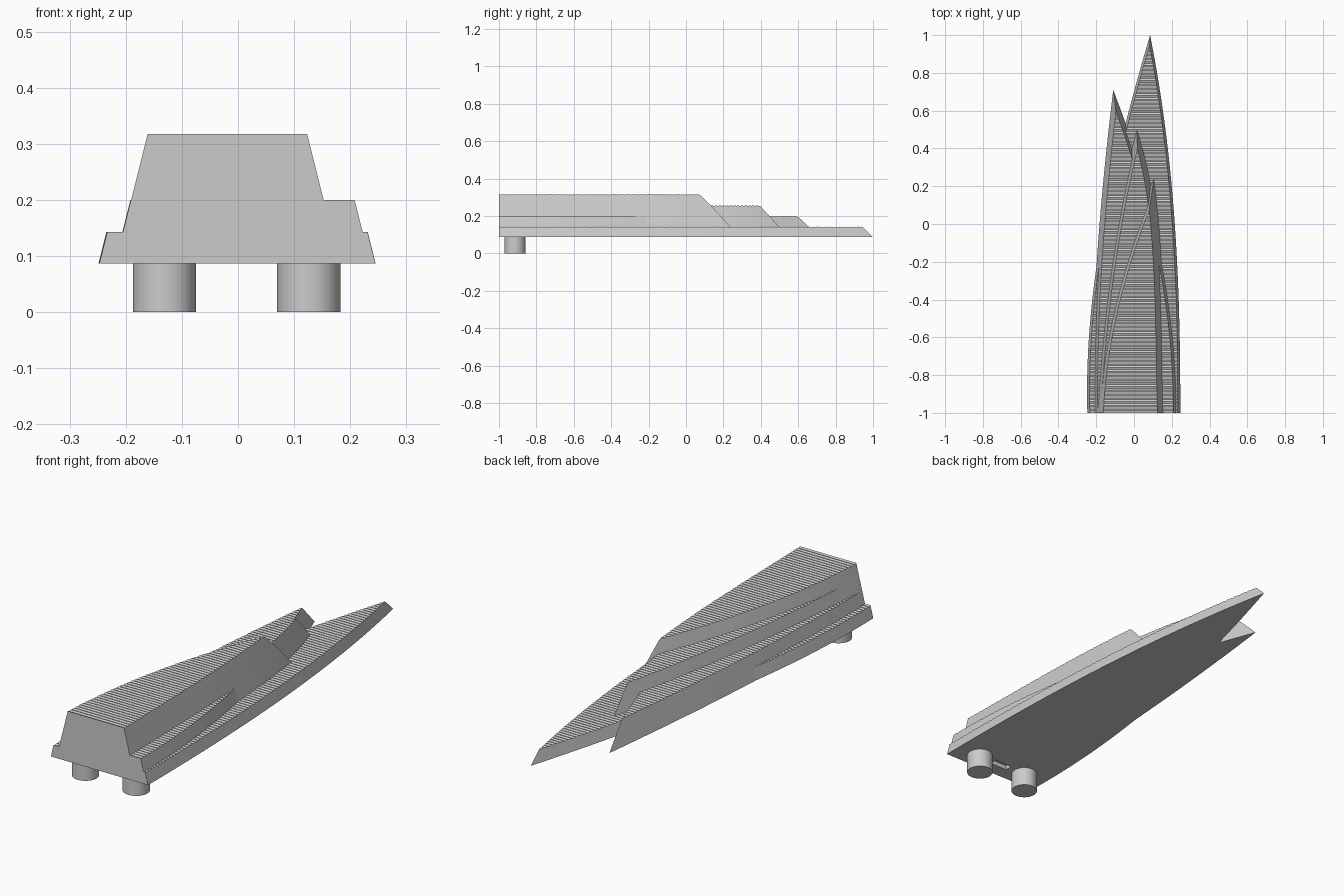
import bpy, bmesh

cube = bpy.data.objects.get("Cube")
if cube:
    bpy.data.objects.remove(cube, do_unlink=True)

FRONT = -1.0
PITCH = 0.02      # spacing of the roof ribs
DEPTH = 0.004     # depth of the roof grooves
DRAFT = 0.25      # inward lean of every wall

grey = bpy.data.materials.new("light_grey")
grey.use_nodes = True
colour = (0.6, 0.6, 0.6, 1)
grey.diffuse_color = colour
grey.node_tree.nodes["Principled BSDF"].inputs["Base Color"].default_value = colour


def edge_x(points, y):
    """Smooth plan curve through a few (y, x) points."""
    total = 0
    for i, (yi, xi) in enumerate(points):
        for j, (yj, _) in enumerate(points):
            if i != j:
                xi *= (y - yj) / (yi - yj)
        total += xi
    return total


def blade(name, z_low, z_high, left, right):
    """Pointed, leaning-walled volume with a ribbed roof."""
    tip = left[-1][0]
    count = int((tip - FRONT) / (PITCH / 2))
    rows = [FRONT + i * PITCH / 2 for i in range(count)] + [tip]
    bm = bmesh.new()
    loops = []
    for i, y in enumerate(rows):
        a, b = edge_x(left, y), edge_x(right, y)
        height = z_high - z_low - DEPTH * (i % 2)
        height = max(0, min(height, (b - a) / (2 * DRAFT)))
        lean = height * DRAFT
        top = z_low + height
        loops.append([bm.verts.new(p) for p in (
            (a, y, z_low), (b, y, z_low), (b - lean, y, top), (a + lean, y, top))])
    for p, q in zip(loops, loops[1:]):
        for k in range(4):
            n = (k + 1) % 4
            bm.faces.new((p[k], p[n], q[n], q[k]))
    bm.faces.new(loops[0])
    bm.faces.new(loops[-1])
    bmesh.ops.remove_doubles(bm, verts=bm.verts, dist=0.00005)
    bmesh.ops.recalc_face_normals(bm, faces=bm.faces)
    mesh = bpy.data.meshes.new(name)
    bm.to_mesh(mesh)
    bm.free()
    obj = bpy.data.objects.new(name, mesh)
    bpy.context.collection.objects.link(obj)
    mesh.materials.append(grey)
    return obj


# Lowest and longest volume
base = blade("base_volume", 0.087, 0.143,
             [(FRONT, -0.247), (-0.2, -0.195), (0.55, -0.04), (1, 0.085)],
             [(FRONT, 0.245), (-0.2, 0.228), (0.45, 0.173), (1, 0.085)])

# Second volume, with its own point on the right
second = blade("low_volume", 0.087, 0.2,
               [(FRONT, -0.219), (-0.2, -0.197), (0.2, -0.165), (0.71, -0.11)],
               [(FRONT, 0.236), (-0.24, 0.165), (0.37, 0.01), (0.71, -0.11)])

# Third volume
blade("middle_volume", 0.138, 0.257,
      [(FRONT, -0.206), (-0.3, -0.14), (0.2, -0.055), (0.5, 0.015)],
      [(FRONT, 0.16), (-0.2, 0.13), (0.2, 0.09), (0.5, 0.015)])

# Tallest volume
blade("top_volume", 0.138, 0.317,
      [(FRONT, -0.206), (-0.6, -0.16), (-0.2, -0.06), (0.24, 0.105)],
      [(FRONT, 0.168), (-0.4, 0.155), (0, 0.132), (0.24, 0.105)])

# Slot sunk in the underside
bpy.ops.mesh.primitive_cube_add(size=1, location=(0, -0.92, 0.087))
slot = bpy.context.object
slot.name = "slot_cutter"
slot.scale = (0.09, 0.035, 0.04)
slot.hide_render = True
slot.display_type = 'WIRE'
slot.data.materials.append(grey)
for body in (base, second):
    cut = body.modifiers.new("slot", 'BOOLEAN')
    cut.operation = 'DIFFERENCE'
    cut.solver = 'EXACT'
    cut.object = slot
slot.hide_set(True)

# Round feet
for name, x in (("right_foot", -0.131), ("left_foot", 0.126)):
    bpy.ops.mesh.primitive_cylinder_add(vertices=48, radius=0.0565, depth=0.09,
                                        location=(x, -0.915, 0.045))
    foot = bpy.context.object
    foot.name = name
    foot.data.materials.append(grey)
    bpy.ops.object.shade_smooth_by_angle()
